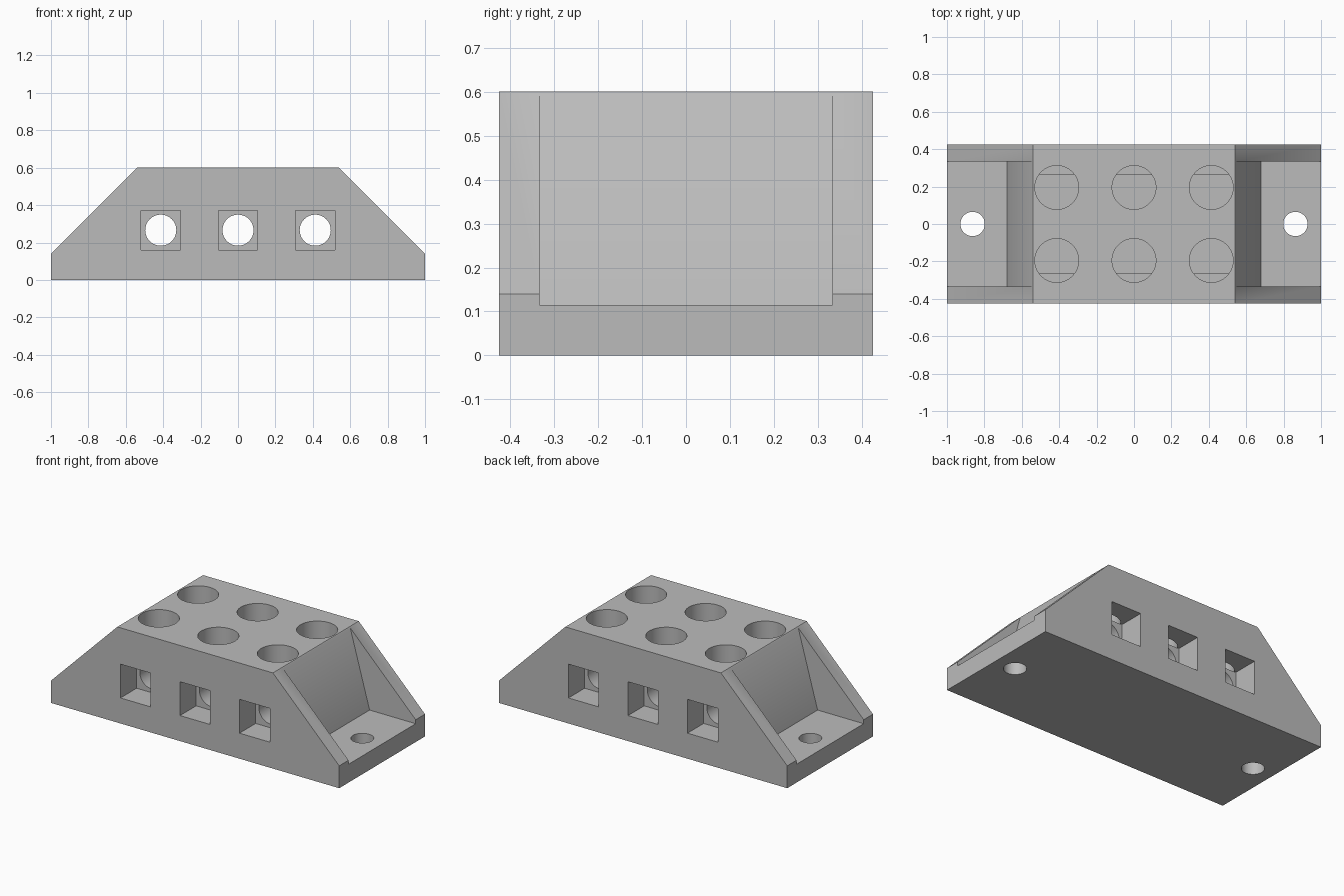
import bpy
import math
from mathutils import Matrix

if "Cube" in bpy.data.objects:
    bpy.data.objects.remove(bpy.data.objects["Cube"], do_unlink=True)

# Single grey plastic
grey = bpy.data.materials.new("grey plastic")
grey.use_nodes = True
colour = (0.5, 0.5, 0.5, 1)
grey.diffuse_color = colour
grey.node_tree.nodes["Principled BSDF"].inputs["Base Color"].default_value = colour


def prism(name, profile, half_depth):
    """Extrude an x-z outline symmetrically along y."""
    n = len(profile)
    verts = [(x, y, z) for y in (-half_depth, half_depth) for x, z in profile]
    faces = [list(range(n)), list(range(2 * n - 1, n - 1, -1))]
    faces += [[(i + 1) % n, i, n + i, n + (i + 1) % n] for i in range(n)]
    mesh = bpy.data.meshes.new(name)
    mesh.from_pydata(verts, [], faces)
    if mesh.polygons[0].normal.y > 0:
        mesh.flip_normals()
    mesh.materials.append(grey)
    obj = bpy.data.objects.new(name, mesh)
    bpy.context.collection.objects.link(obj)
    return obj


def box(name, centre, size):
    bpy.ops.mesh.primitive_cube_add(size=1, location=centre)
    obj = bpy.context.object
    obj.name = name
    obj.data.transform(Matrix.Diagonal((*size, 1)))
    return obj


def cylinder(name, centre, radius, depth, rotation=(0, 0, 0)):
    bpy.ops.mesh.primitive_cylinder_add(vertices=64, radius=radius, depth=depth,
                                        location=centre, rotation=rotation)
    bpy.context.object.name = name
    return bpy.context.object


# Block with sloping ends
half = [(1, 0), (1, 0.14), (0.54, 0.6)]
block = prism("terminal_block", half + [(-x, z) for x, z in reversed(half)], 0.425)
cutters = []

# Mounting recess and screw hole at each end
recess = [(0.516, 0.7), (0.68, 0.115), (1.2, 0.115), (1.2, 0.7)]
for side in (-1, 1):
    cutters.append(prism("recess_cutter", [(side * x, z) for x, z in recess][::side], 0.333))
    cutters.append(cylinder("mounting_hole_cutter", (side * 0.863, 0, 0.1), 0.065, 0.5))

# Wire channels with square mouths, and screw wells from the top
for x in (-0.413, 0, 0.413):
    cutters.append(cylinder("wire_channel_cutter", (x, 0, 0.266), 0.083, 0.7,
                            (math.pi / 2, 0, 0)))
    for side in (-1, 1):
        cutters.append(box("wire_mouth_cutter", (x, side * 0.365, 0.266), (0.21, 0.2, 0.212)))
        cutters.append(cylinder("screw_well_cutter", (x, side * 0.195, 0.57), 0.117, 0.4))

# Cut the openings one after another
for cutter in cutters:
    cutter.hide_render = True
    cutter.data.materials.clear()
    cutter.data.materials.append(grey)
    cut = block.modifiers.new(cutter.name, 'BOOLEAN')
    cut.operation = 'DIFFERENCE'
    cut.solver = 'EXACT'
    cut.object = cutter
bpy.context.view_layer.update()
depsgraph = bpy.context.evaluated_depsgraph_get()
result = bpy.data.meshes.new_from_object(block.evaluated_get(depsgraph))
block.modifiers.clear()
block.data = result
for cutter in cutters:
    bpy.data.objects.remove(cutter, do_unlink=True)

# Smooth bores, crisp edges
bpy.ops.object.select_all(action='DESELECT')
block.select_set(True)
bpy.context.view_layer.objects.active = block
bpy.ops.object.shade_smooth_by_angle(angle=math.radians(30))
